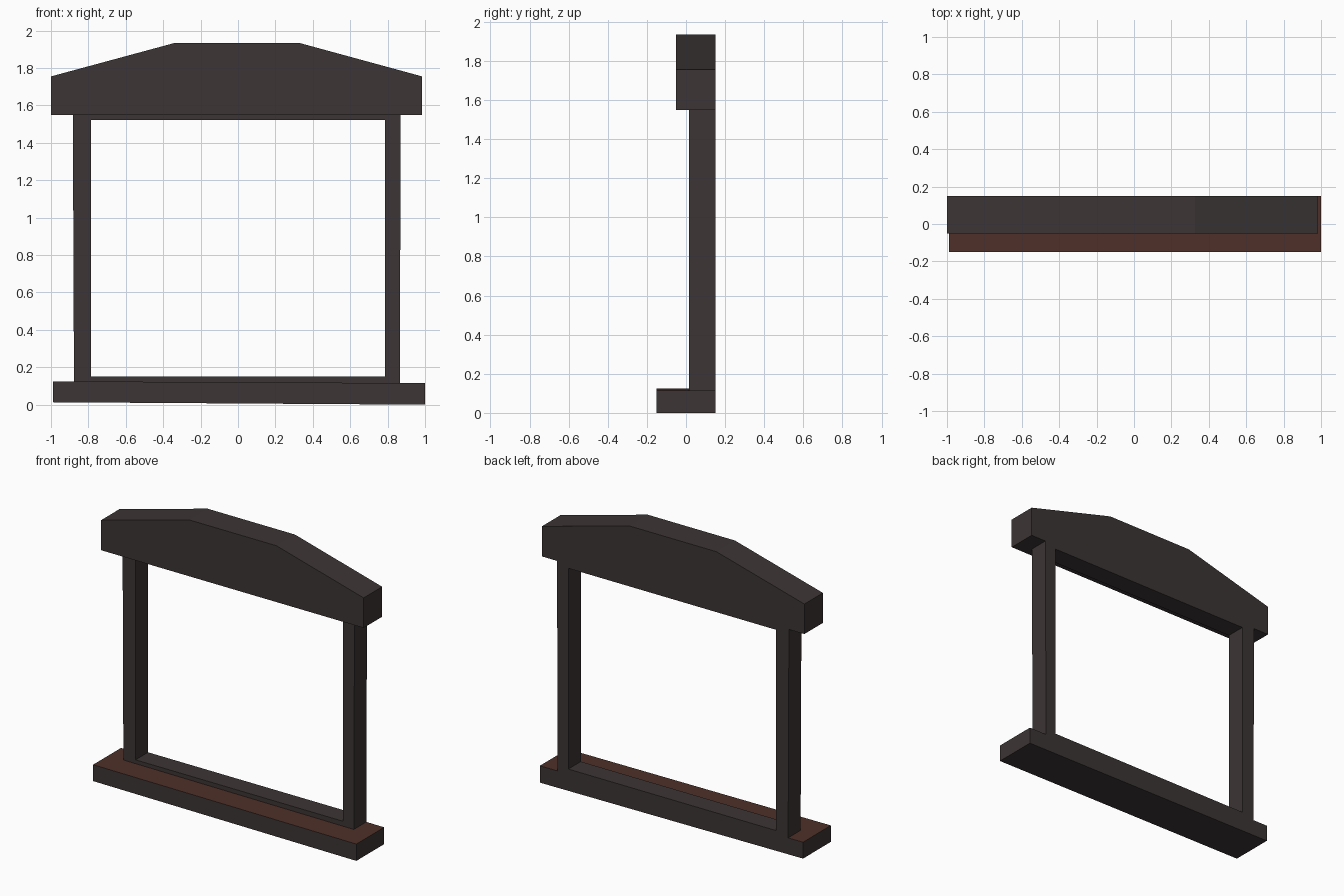
import bpy
import bmesh

cube = bpy.data.objects.get("Cube")
if cube:
    bpy.data.objects.remove(cube, do_unlink=True)


def material(name, rgb):
    mat = bpy.data.materials.new(name)
    mat.use_nodes = True
    colour = (*rgb, 1.0)
    mat.diffuse_color = colour
    mat.node_tree.nodes["Principled BSDF"].inputs["Base Color"].default_value = colour
    return mat


charcoal = material("charcoal wood", (0.045, 0.035, 0.035))
brown = material("brown wood", (0.078, 0.030, 0.022))


def extrude_profile(name, outline, y_front, y_back, mats):
    """Extrude a front outline (x, z), listed anticlockwise, along y."""
    bm = bmesh.new()
    front = bm.faces.new([bm.verts.new((x, y_front, z)) for x, z in outline])
    result = bmesh.ops.extrude_face_region(bm, geom=[front], use_keep_orig=True)
    moved = [v for v in result["geom"] if isinstance(v, bmesh.types.BMVert)]
    bmesh.ops.translate(bm, verts=moved, vec=(0, y_back - y_front, 0))
    bmesh.ops.recalc_face_normals(bm, faces=bm.faces[:])
    mesh = bpy.data.meshes.new(name)
    bm.to_mesh(mesh)
    bm.free()
    for mat in mats:
        mesh.materials.append(mat)
    obj = bpy.data.objects.new(name, mesh)
    bpy.context.collection.objects.link(obj)
    return obj


BACK = 0.15
FRAME_FRONT = 0.015

# Sill, slightly tilted, with a brown top
sill = extrude_profile(
    "sill", [(-0.99, 0.013), (1.0, 0.0), (1.0, 0.115), (-0.99, 0.125)],
    -BACK, BACK, [charcoal, brown])
for face in sill.data.polygons:
    face.material_index = 1 if face.normal.z > 0.9 else 0

# Gabled lintel with a flat crown
extrude_profile(
    "lintel",
    [(-1.0, 1.55), (0.985, 1.55), (0.985, 1.755),
     (0.325, 1.935), (-0.335, 1.935), (-1.0, 1.755)],
    -0.05, BACK, [charcoal])

# Posts, leaning very slightly outward
extrude_profile(
    "right_post", [(-0.877, 0.11), (-0.785, 0.11), (-0.785, 1.56), (-0.883, 1.56)],
    FRAME_FRONT, BACK, [charcoal])
extrude_profile(
    "left_post", [(0.785, 0.11), (0.865, 0.11), (0.87, 1.56), (0.785, 1.56)],
    FRAME_FRONT, BACK, [charcoal])

# Thin rails closing the opening at top and bottom
for name, low, high in (("bottom_rail", 0.11, 0.15), ("top_rail", 1.522, 1.56)):
    extrude_profile(
        name, [(-0.785, low), (0.785, low), (0.785, high), (-0.785, high)],
        FRAME_FRONT, BACK, [charcoal])
